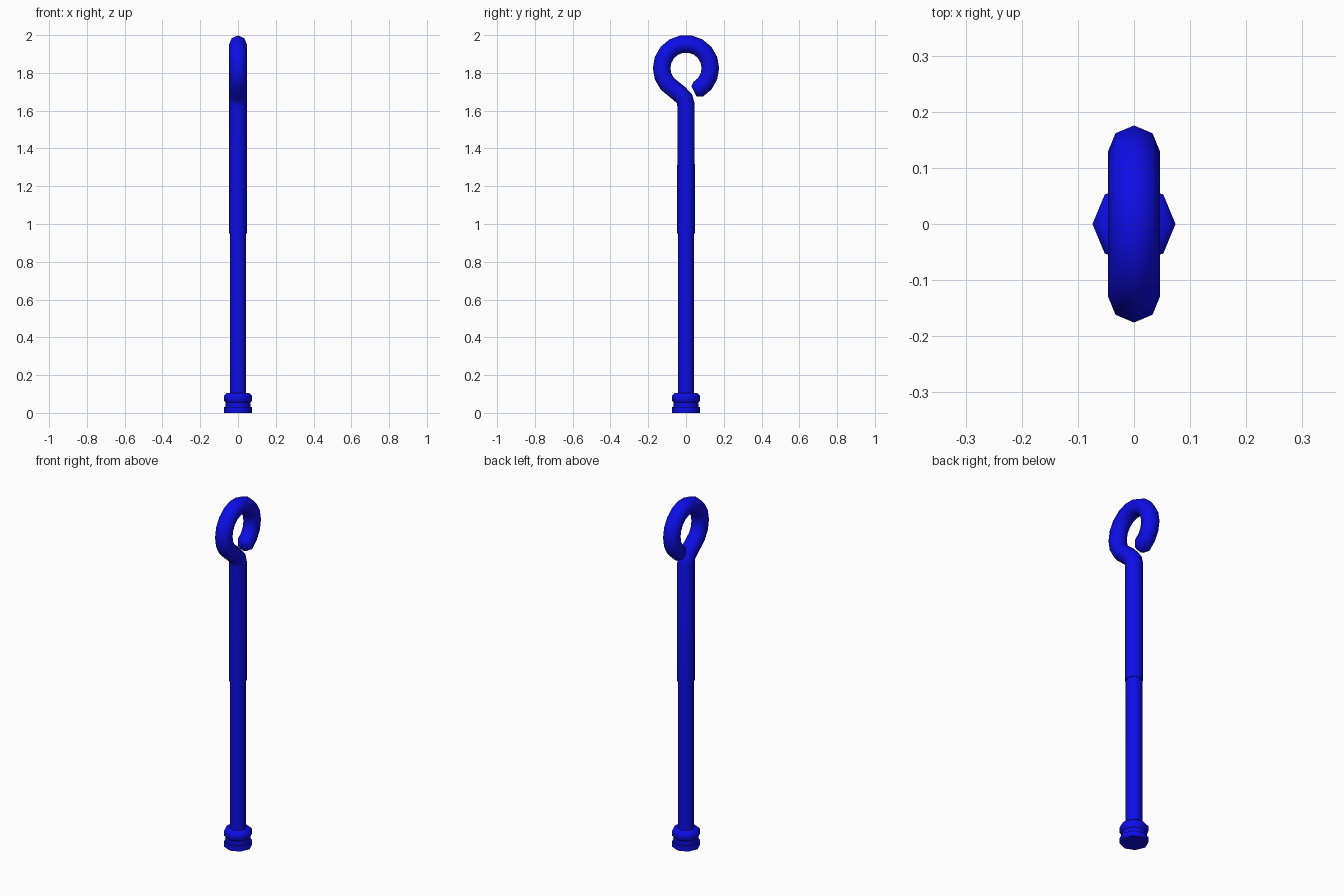
import bpy, bmesh
from math import sin, cos, pi, radians
from mathutils import Vector

cube = bpy.data.objects.get("Cube")
if cube:
    bpy.data.objects.remove(cube, do_unlink=True)

blue = bpy.data.materials.new("blue")
blue.use_nodes = True
colour = (0.004, 0.004, 0.8, 1)
blue.diffuse_color = colour
blue.node_tree.nodes["Principled BSDF"].inputs["Base Color"].default_value = colour

SIDES = 8


def tube(name, path, radii, angle):
    """Loft octagonal sections along a path of (y, z) points."""
    pts = [Vector((0, y, z)) for y, z in path]
    bm = bmesh.new()
    rings = []
    for i, (p, r) in enumerate(zip(pts, radii)):
        ahead = (pts[min(i + 1, len(pts) - 1)] - p).normalized()
        behind = (p - pts[max(i - 1, 0)]).normalized()
        d = (ahead + behind).normalized()
        side = Vector((0, -d.z, d.y))
        rings.append([bm.verts.new(p + r * (cos(a) * Vector((1, 0, 0)) + sin(a) * side))
                      for a in (2 * pi * k / SIDES for k in range(SIDES))])
    for lo, hi in zip(rings, rings[1:]):
        for k in range(SIDES):
            n = (k + 1) % SIDES
            bm.faces.new((lo[k], lo[n], hi[n], hi[k]))
    bm.faces.new(rings[0][::-1])
    bm.faces.new(rings[-1])
    bmesh.ops.recalc_face_normals(bm, faces=bm.faces)
    mesh = bpy.data.meshes.new(name)
    bm.to_mesh(mesh)
    bm.free()
    mesh.materials.append(blue)
    obj = bpy.data.objects.new(name, mesh)
    bpy.context.collection.objects.link(obj)
    bpy.ops.object.select_all(action='DESELECT')
    obj.select_set(True)
    bpy.context.view_layer.objects.active = obj
    bpy.ops.object.shade_smooth_by_angle(angle=radians(angle))


def straight(name, profile, angle=50):
    """Upright turned part from (radius, z) pairs."""
    tube(name, [(0, z) for r, z in profile], [r for r, z in profile], angle)


# Upper shank, bent neck and open eye as one rod
centre, ring, rod = 1.825, 0.129, 0.0465
path = [(0, 0.95), (0, 1.63), (-0.008, 1.663), (-0.035, 1.69)]
arc = [radians(220 - 20 * i) for i in range(15)]
path += [(ring * cos(a), centre + ring * sin(a)) for a in arc]
radii = [rod] * len(path)
# Rounded tip
path.append((0.042, 1.702))
radii.append(0.03)
tube("eye_rod", path, radii, 60)

# Thinner threaded end
straight("lower_shank", [(0.043, 0.01), (0.043, 0.955)])

# Nut and washer stack at the foot
straight("washer", [(0.074, 0), (0.074, 0.03)])
straight("nut_neck", [(0.065, 0.03), (0.065, 0.06)])
straight("nut", [(0.06, 0.05), (0.074, 0.064), (0.074, 0.092), (0.06, 0.106)])
